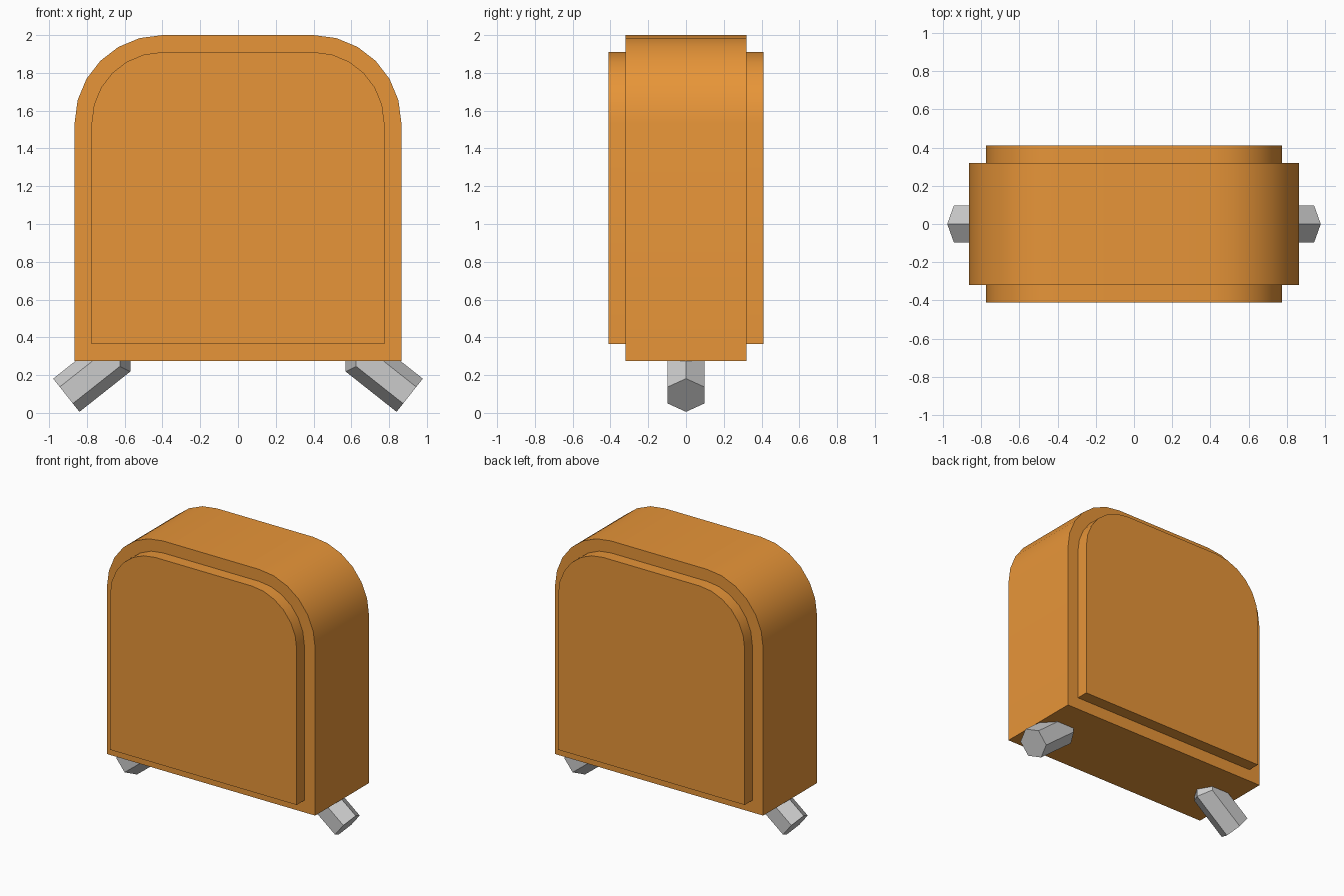
import bpy, bmesh
from math import sin, cos, pi, radians, atan2
from mathutils import Vector

if "Cube" in bpy.data.objects:
    bpy.data.objects.remove(bpy.data.objects["Cube"])


def loft(name, rings):
    """Closed solid through rings of equal point count, capped at both ends."""
    bm = bmesh.new()
    loops = [[bm.verts.new(p) for p in ring] for ring in rings]
    n = len(loops[0])
    for a, b in zip(loops, loops[1:]):
        for i in range(n):
            j = (i + 1) % n
            bm.faces.new((a[i], a[j], b[j], b[i]))
    bm.faces.new(loops[0])
    bm.faces.new(loops[-1])
    bmesh.ops.recalc_face_normals(bm, faces=bm.faces)
    mesh = bpy.data.meshes.new(name)
    bm.to_mesh(mesh)
    bm.free()
    obj = bpy.data.objects.new(name, mesh)
    bpy.context.collection.objects.link(obj)
    return obj


def slab_ring(inset, y):
    """Outline with square bottom corners and rounded top corners."""
    cx, cz, r = 0.40, 1.535, 0.465 - inset
    arc = [(cx + r * cos(i * pi / 12), cz + r * sin(i * pi / 12)) for i in range(7)]
    half = [(0.865 - inset, 0.275 + inset)] + arc
    pts = half + [(-x, z) for x, z in reversed(half)]
    return [(x, y, z) for x, z in pts]


# Rounded body with a raised panel on the front and back
body = loft("body", [slab_ring(i, y) for i, y in (
    (0.09, -0.41), (0.09, -0.32), (0, -0.32), (0, 0.32), (0.09, 0.32), (0.09, 0.41))])
orange = bpy.data.materials.new("orange")
orange.diffuse_color = (0.8, 0.3, 0.04, 1)
orange.use_nodes = True
orange.node_tree.nodes["Principled BSDF"].inputs["Base Color"].default_value = orange.diffuse_color
body.data.materials.append(orange)
bpy.context.view_layer.objects.active = body
body.select_set(True)
bpy.ops.object.shade_smooth_by_angle(angle=radians(30))
body.select_set(False)


# Bent hexagonal legs: up inside the body, mitred, then splayed outwards
def leg(name, side):
    r = 0.112
    bend = Vector((0.682, 0, 0.273))
    foot = Vector((0.909, 0, 0.0935))
    d = foot - bend
    tilt = atan2(-d.z, d.x)
    end_turn = pi / 2 - tilt          # turn from straight down to splayed
    stations = ((Vector((0.682, 0, 0.48)), 0, 1),
                (bend, end_turn / 2, 1 / cos(end_turn / 2)),
                (foot, end_turn, 1))
    rings = []
    for c, turn, stretch in stations:
        across = Vector((cos(turn), 0, sin(turn))) * stretch
        ring = []
        for i in range(6):
            a = i * pi / 3
            p = c + across * r * cos(a) + Vector((0, r * sin(a), 0))
            ring.append((p.x * side, p.y, p.z))
        rings.append(ring)
    return loft(name, rings)


leg("left_leg", -1)
leg("right_leg", 1)
